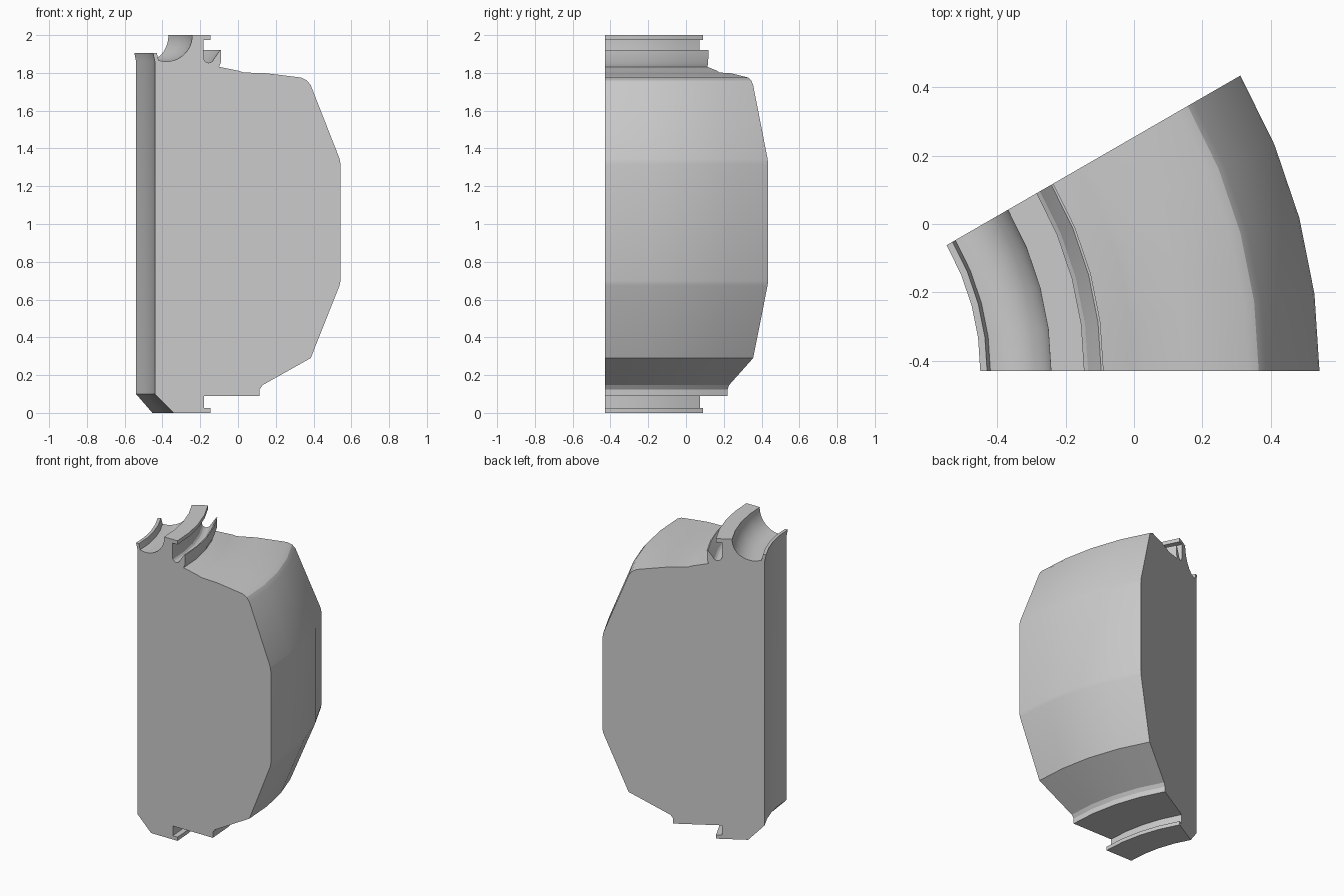
import bpy, bmesh
from math import sin, cos, radians
from mathutils import Vector

cube = bpy.data.objects.get("Cube")
if cube:
    bpy.data.objects.remove(cube, do_unlink=True)

AXIS = Vector((-1.186, -0.43, 0))   # centre line of the full ring
SWEEP, STEPS = 30, 4

steel = bpy.data.materials.new("light_grey")
steel.use_nodes = True
grey = (0.6, 0.6, 0.6, 1)
steel.diffuse_color = grey
steel.node_tree.nodes["Principled BSDF"].inputs["Base Color"].default_value = grey


def arc(cx, cz, r, a0, a1, n):
    """Points along a circular fillet of the section."""
    angles = [radians(a0 + (a1 - a0) * i / n) for i in range(n + 1)]
    return [(cx + r * cos(a), cz + r * sin(a)) for a in angles]


# Section of the segment, at the front cut
foot = [(-0.44, 0.1), (-0.34, 0), (-0.145, 0), (-0.145, 0.025),
        (-0.18, 0.025), (-0.18, 0.09), (0.115, 0.09), (0.115, 0.125), (0.13, 0.147)]
belly = [(0.385, 0.29), (0.538, 0.675), (0.543, 0.7), (0.543, 1.315),
         (0.538, 1.345), (0.385, 1.735), (0.365, 1.76), (0.335, 1.775)]
shoulder = [(0.15, 1.798), (0.03, 1.802), (0, 1.812), (-0.1, 1.832)]
outer_lip = [(-0.091, 1.855), (-0.089, 1.92), (-0.096, 1.92), (-0.13, 1.87)]
groove = arc(-0.155, 1.88, 0.027, -40, -180, 5)
crown = [(-0.182, 1.975), (-0.145, 1.975), (-0.145, 2), (-0.243, 2)]
scoop = arc(-0.38, 1.998, 0.138, -4, -107, 9)
inner_lip = [(-0.43, 1.905), (-0.45, 1.905), (-0.44, 1.86)]
section = foot + belly + shoulder + outer_lip + groove + crown + scoop + inner_lip

# Sweep the section round the axis and cap both ends
bm = bmesh.new()
rings = []
for i in range(STEPS + 1):
    a = radians(SWEEP * i / STEPS)
    rings.append([bm.verts.new(AXIS + Vector(((x - AXIS.x) * cos(a), (x - AXIS.x) * sin(a), z)))
                  for x, z in section])
n = len(section)
for near, far in zip(rings, rings[1:]):
    for j in range(n):
        k = (j + 1) % n
        bm.faces.new((near[j], near[k], far[k], far[j]))
bm.faces.new(rings[0])
bm.faces.new(rings[-1][::-1])
bmesh.ops.recalc_face_normals(bm, faces=bm.faces)

mesh = bpy.data.meshes.new("ring_segment")
bm.to_mesh(mesh)
bm.free()
mesh.materials.append(steel)
segment = bpy.data.objects.new("ring_segment", mesh)
bpy.context.collection.objects.link(segment)

bpy.ops.object.select_all(action='DESELECT')
segment.select_set(True)
bpy.context.view_layer.objects.active = segment
bpy.ops.object.shade_smooth_by_angle(angle=radians(20))
